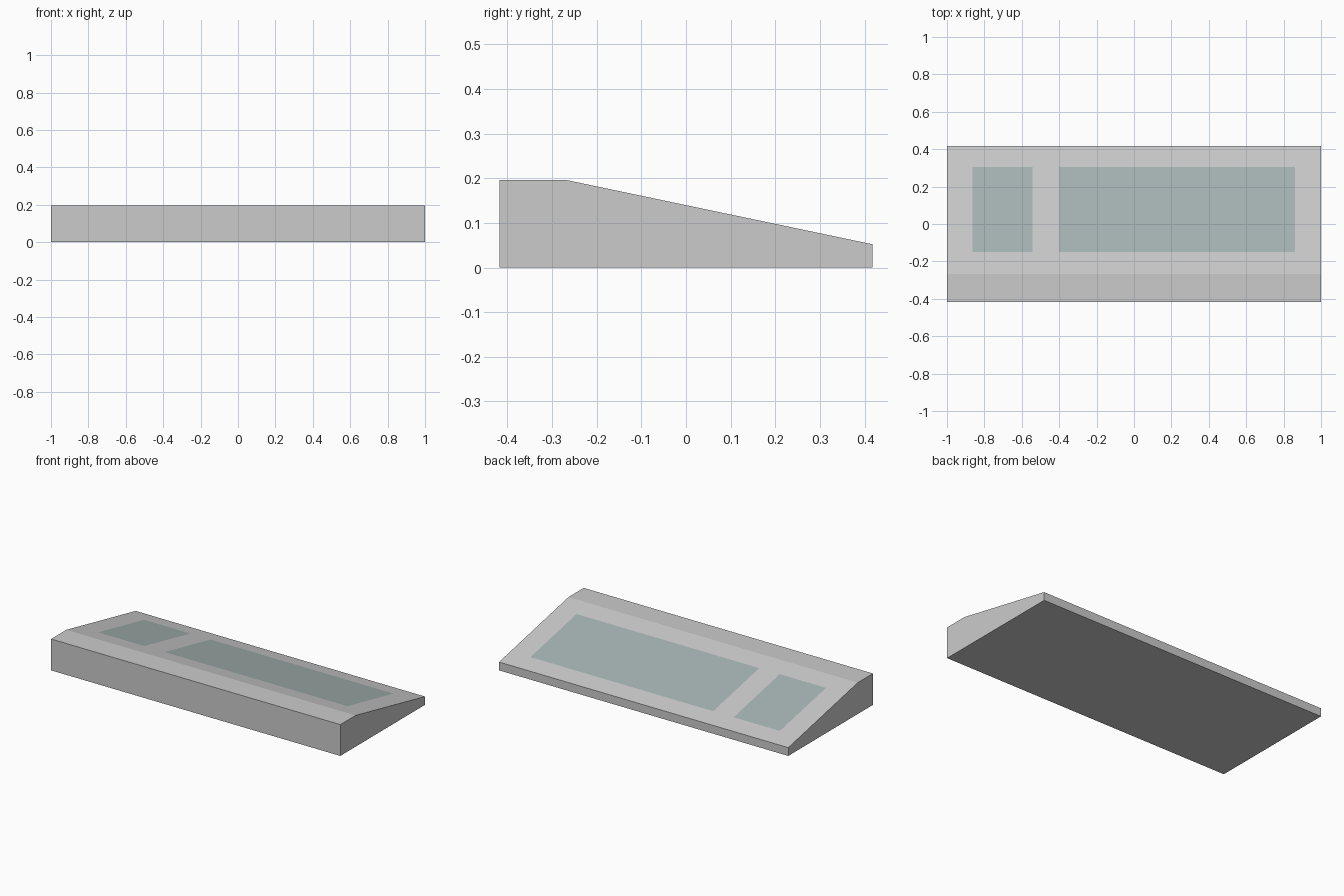
import bpy

if "Cube" in bpy.data.objects:
    bpy.data.objects.remove(bpy.data.objects["Cube"])

PROFILE = [(-0.418, 0), (0.418, 0), (0.418, 0.052), (-0.268, 0.196), (-0.418, 0.196)]
SLOPE = (0.052 - 0.196) / (0.418 + 0.268)


def add_mesh(name, verts, faces, mat=None):
    mesh = bpy.data.meshes.new(name)
    mesh.from_pydata(verts, [], faces)
    mesh.update()
    obj = bpy.data.objects.new(name, mesh)
    bpy.context.collection.objects.link(obj)
    if mat:
        mesh.materials.append(mat)
    return obj


def slope_z(y):
    return 0.196 + (y + 0.268) * SLOPE


# Wedge body: side profile extruded across the width
n = len(PROFILE)
verts = [(x, y, z) for x in (-1, 1) for y, z in PROFILE]
faces = [tuple(reversed(range(n))), tuple(range(n, 2 * n))]
faces += [(i, (i + 1) % n, n + (i + 1) % n, n + i) for i in range(n)]
add_mesh("wedge_body", verts, faces)

# Lighter panels lying practically flush on the sloped face
light = bpy.data.materials.new("panel_light")
light.diffuse_color = (0.38, 0.46, 0.455, 1)
light.use_nodes = True
light.node_tree.nodes["Principled BSDF"].inputs["Base Color"].default_value = light.diffuse_color
for name, x0, x1 in (("small_panel", -0.863, -0.543), ("large_panel", -0.402, 0.862)):
    corners = [(x0, -0.15), (x1, -0.15), (x1, 0.305), (x0, 0.305)]
    add_mesh(name, [(x, y, slope_z(y) + 0.0008) for x, y in corners], [(0, 1, 2, 3)], light)
